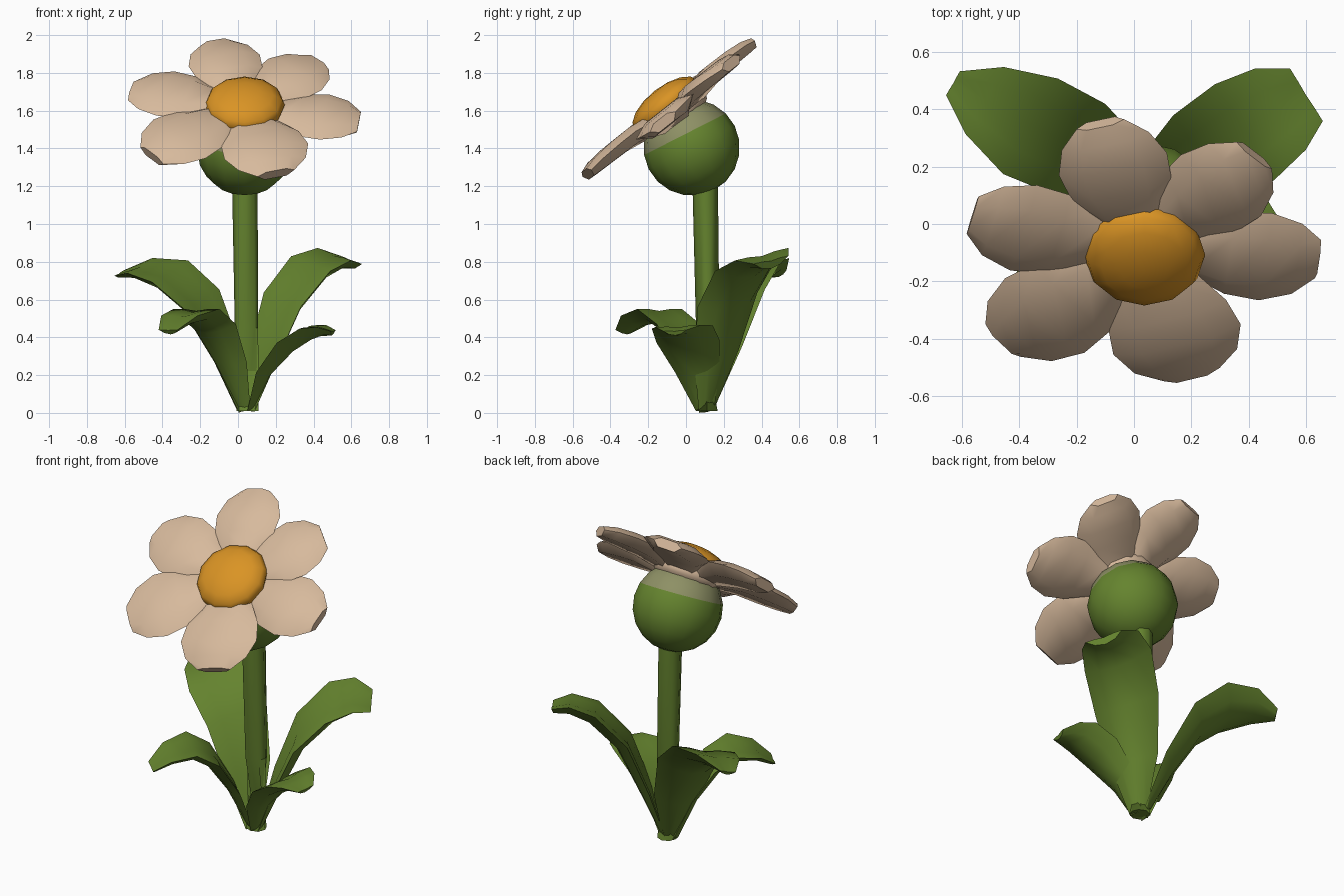
import bpy, bmesh, math
from mathutils import Vector, Matrix

cube = bpy.data.objects.get("Cube")
if cube:
    bpy.data.objects.remove(cube)


def material(name, rgb):
    m = bpy.data.materials.new(name)
    m.use_nodes = True
    m.diffuse_color = (*rgb, 1)
    m.node_tree.nodes["Principled BSDF"].inputs["Base Color"].default_value = (*rgb, 1)
    return m


GREEN = material("leaf green", (0.13, 0.23, 0.028))
SAGE = material("pale sage", (0.27, 0.28, 0.13))
CREAM = material("petal cream", (0.68, 0.49, 0.335))
GOLD = material("golden centre", (0.7, 0.295, 0.018))


def finish(name, bm, mats, angle=50):
    bmesh.ops.recalc_face_normals(bm, faces=bm.faces)
    mesh = bpy.data.meshes.new(name)
    bm.to_mesh(mesh)
    bm.free()
    obj = bpy.data.objects.new(name, mesh)
    bpy.context.collection.objects.link(obj)
    for m in mats:
        mesh.materials.append(m)
    bpy.ops.object.select_all(action="DESELECT")
    obj.select_set(True)
    bpy.context.view_layer.objects.active = obj
    bpy.ops.object.shade_smooth_by_angle(angle=math.radians(angle))
    return obj


def blade(name, path, widths, depths, side, section, mat):
    """Loft a section along a path, scaled by width and depth, capped at both ends."""
    bm = bmesh.new()
    path = [Vector(p) for p in path]
    side = Vector(side).normalized()
    rings = []
    for i, (p, w, d) in enumerate(zip(path, widths, depths)):
        along = path[min(i + 1, len(path) - 1)] - path[max(i - 1, 0)]
        up = along.cross(side).normalized()
        if up.z < 0:
            up = -up
        rings.append([bm.verts.new(p + side * s * w + up * h * d) for s, h in section])
    n = len(section)
    for a, b in zip(rings, rings[1:]):
        for j in range(n):
            bm.faces.new((a[j], a[(j + 1) % n], b[(j + 1) % n], b[j]))
    bm.faces.new(rings[0])
    bm.faces.new(rings[-1])
    return finish(name, bm, [mat])


# Flower head frame: local z is the direction the flower faces
normal = Vector((0, -0.62, 0.785)).normalized()
across = Vector((1, 0, 0))
uphill = normal.cross(across)
head = Vector((0.03, -0.085, 1.615))
tilt = Matrix((across, uphill, normal)).transposed().to_4x4()

# Petals: angle around the head, length, width scale and drop behind the head plane
PETAL = [(-1, 0), (-0.55, 0.9), (0.55, 0.9), (1, 0), (0.6, -1.3), (-0.6, -1.3)]
petals = [(105, 0.57, 0.95), (46, 0.56, 0.95), (-7, 0.615, 0.95),
          (287, 0.585, 1.13), (220, 0.635, 1.05), (166, 0.61, 0.95)]
drops = (0, 0.012, 0.035, 0, 0, 0)
for i, ((deg, length, wide), drop) in enumerate(zip(petals, drops)):
    a = math.radians(deg)
    out = across * math.cos(a) + uphill * math.sin(a)
    reach = (0.1, 0.3, 0.5, 0.7, 0.88, 1.0)
    lift = (-0.02, 0, 0.015, 0.015, 0.01, 0)
    path = [head + out * r * length + normal * (h - drop) for r, h in zip(reach, lift)]
    widths = [w * wide for w in (0.08, 0.135, 0.19, 0.205, 0.165, 0.09)]
    blade(f"petal_{i + 1}", path, widths, (0.05, 0.045, 0.042, 0.04, 0.035, 0.025),
          normal.cross(out), PETAL, CREAM)


def ball(name, centre, turn, size, mat):
    bm = bmesh.new()
    bmesh.ops.create_uvsphere(bm, u_segments=12, v_segments=8, radius=1,
                              matrix=Matrix.Translation(centre) @ turn @ Matrix.Diagonal((*size, 1)))
    return finish(name, bm, [mat])


# Hub joining the petals behind, and the domed flower centre in front
ball("petal_hub", head - normal * 0.05, tilt, (0.2, 0.2, 0.085), CREAM)
ball("flower_centre", head + normal * 0.02 + Vector((0.006, -0.01, 0)), tilt, (0.212, 0.212, 0.095), GOLD)

# Round bulb behind the petals, paler where it meets them
bulb = Vector((0.035, 0.03, 1.405))
lean = Matrix.Rotation(math.radians(27), 4, "X")
bm = bmesh.new()
bmesh.ops.create_uvsphere(bm, u_segments=14, v_segments=10, radius=0.255,
                          matrix=Matrix.Translation(bulb) @ lean)
for f in bm.faces:
    height = (f.calc_center_median() - bulb).dot(lean.col[2].xyz)
    f.material_index = int(height > 0.09)
finish("bulb", bm, [GREEN, SAGE])

# Stem
ROUND = [(math.cos(k * math.pi / 4), math.sin(k * math.pi / 4)) for k in range(8)]
girth = (0.058, 0.062, 0.068)
blade("stem", [(0.05, 0.11, 0.01), (0.045, 0.115, 0.45), (0.035, 0.1, 1.3)],
      girth, girth, (1, 0, 0), ROUND, GREEN)

# Leaves: cupped blades with a rounded underside, fanning out from the foot of the stem
LEAF = [(-1, 0), (-0.5, 0), (0, -0.15), (0.5, 0), (1, 0), (0.55, -0.8), (0, -1.1), (-0.55, -0.8)]
leaves = {
    "back_left_leaf": ([(0.06, 0.11, 0.015), (0.13, 0.16, 0.3), (0.235, 0.22, 0.6),
                        (0.385, 0.32, 0.79), (0.51, 0.4, 0.84), (0.6, 0.45, 0.81)],
                       (0.05, 0.14, 0.19, 0.2, 0.17, 0.11), (-0.53, 0.85, 0.2)),
    "back_right_leaf": ([(0.03, 0.11, 0.015), (-0.055, 0.18, 0.31), (-0.19, 0.26, 0.6),
                         (-0.36, 0.34, 0.75), (-0.52, 0.43, 0.78), (-0.63, 0.49, 0.74)],
                        (0.05, 0.14, 0.19, 0.2, 0.14, 0.05), (0.5, 0.87, 0.3)),
    "front_right_leaf": ([(0.03, 0.1, 0.015), (-0.04, 0.04, 0.27), (-0.13, -0.04, 0.47),
                          (-0.22, -0.14, 0.55), (-0.31, -0.25, 0.515), (-0.37, -0.325, 0.44)],
                         (0.05, 0.12, 0.165, 0.17, 0.135, 0.07), (0.72, -0.7, 0)),
    "front_left_leaf": ([(0.06, 0.1, 0.015), (0.12, 0.06, 0.22), (0.24, 0.01, 0.38),
                         (0.36, -0.02, 0.455), (0.44, -0.04, 0.46), (0.505, -0.06, 0.435)],
                        (0.05, 0.12, 0.17, 0.165, 0.125, 0.06), (0.2, 0.97, 0.05)),
}
for name, (path, widths, side) in leaves.items():
    blade(name, path, widths, [w * 0.4 for w in widths], side, LEAF, GREEN)
